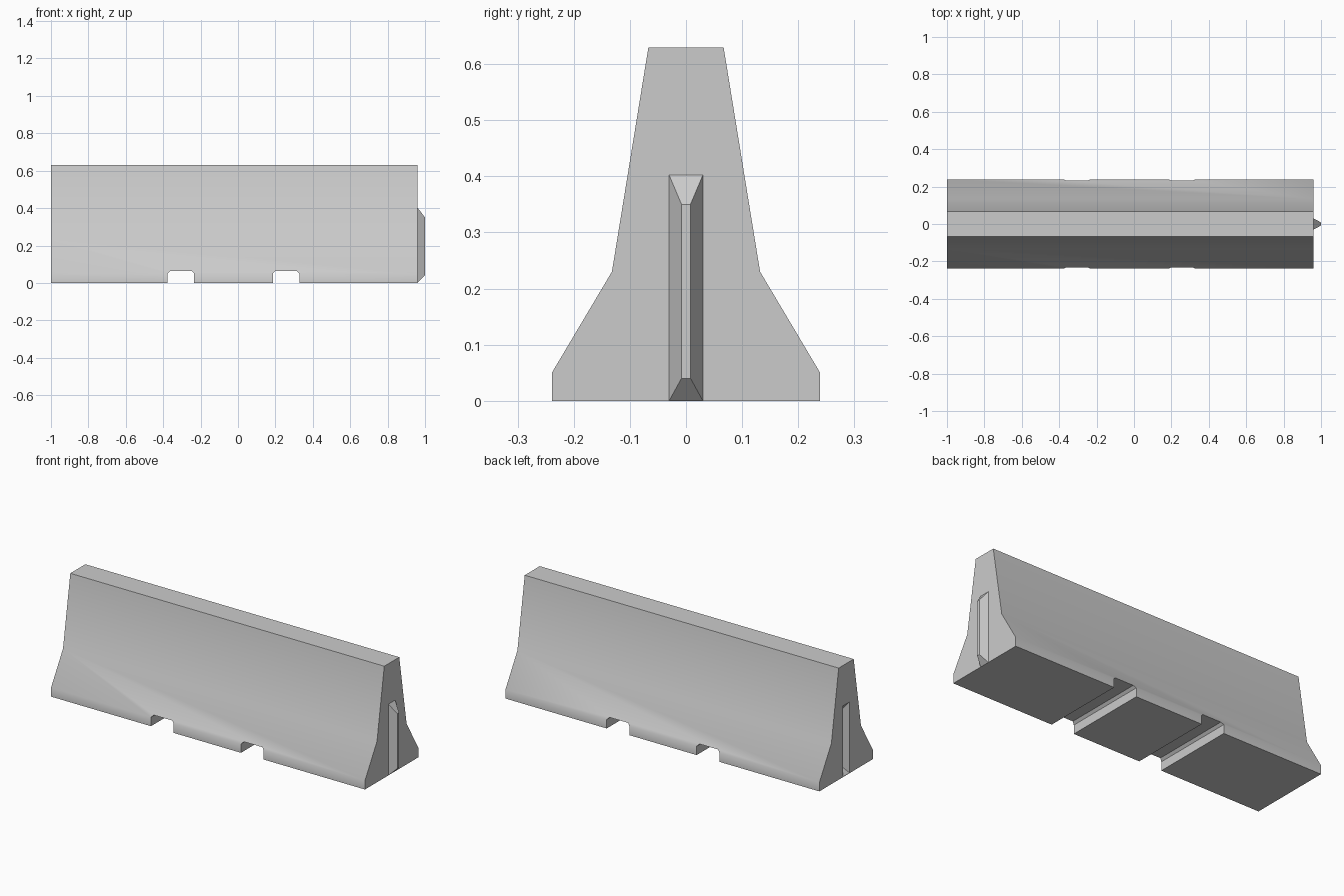
import bpy, math

if "Cube" in bpy.data.objects:
    bpy.data.objects.remove(bpy.data.objects["Cube"])


def loft(name, rings):
    """Solid through matching rings of points, capped at both ends."""
    n = len(rings[0])
    verts = [p for r in rings for p in r]
    faces = [list(range(n))[::-1], list(range(len(verts) - n, len(verts)))]
    for k in range(len(rings) - 1):
        a, b = k * n, (k + 1) * n
        faces += [(a + i, a + (i + 1) % n, b + (i + 1) % n, b + i) for i in range(n)]
    mesh = bpy.data.meshes.new(name)
    mesh.from_pydata(verts, [], faces)
    obj = bpy.data.objects.new(name, mesh)
    bpy.context.collection.objects.link(obj)
    return obj


def rect(x, hw, z0, z1):
    return [(x, -hw, z0), (x, hw, z0), (x, hw, z1), (x, -hw, z1)]


def cut(target, cutter):
    mod = target.modifiers.new("cut", 'BOOLEAN')
    mod.operation, mod.solver, mod.object = 'DIFFERENCE', 'EXACT', cutter
    bpy.context.view_layer.objects.active = target
    bpy.ops.object.modifier_apply(modifier=mod.name)
    bpy.data.objects.remove(cutter)


# Barrier body: mirrored profile extruded along x
half = [(0.239, 0), (0.239, 0.05), (0.132, 0.23), (0.067, 0.63)]
profile = half + [(-y, z) for y, z in reversed(half)]
body = loft("barrier_body", [[(x, y, z) for y, z in profile] for x in (-1, 0.96)])

# Forklift slots with chamfered top corners
for cx in (-0.305, 0.257):
    slot = [(-0.071, -0.1), (0.071, -0.1), (0.071, 0.05),
            (0.058, 0.063), (-0.058, 0.063), (-0.071, 0.05)]
    cut(body, loft("slot_cutter", [[(cx + x, y, z) for x, z in slot] for y in (0.4, -0.4)]))

# Groove in the left end that receives the neighbour's tongue
cut(body, loft("groove_cutter", [rect(-1.05, 0.03, 0.002, 0.402),
                                 rect(-1.0, 0.03, 0.002, 0.402),
                                 rect(-0.96, 0.008, 0.04, 0.35)]))

# Tongue on the right end
loft("connecting_tongue", [rect(0.96, 0.03, 0, 0.402), rect(1.0, 0.008, 0.04, 0.35)])

# Soft shading over the sloped faces
bpy.ops.object.select_all(action='DESELECT')
body.select_set(True)
bpy.context.view_layer.objects.active = body
bpy.ops.object.shade_smooth_by_angle(angle=math.radians(33))
